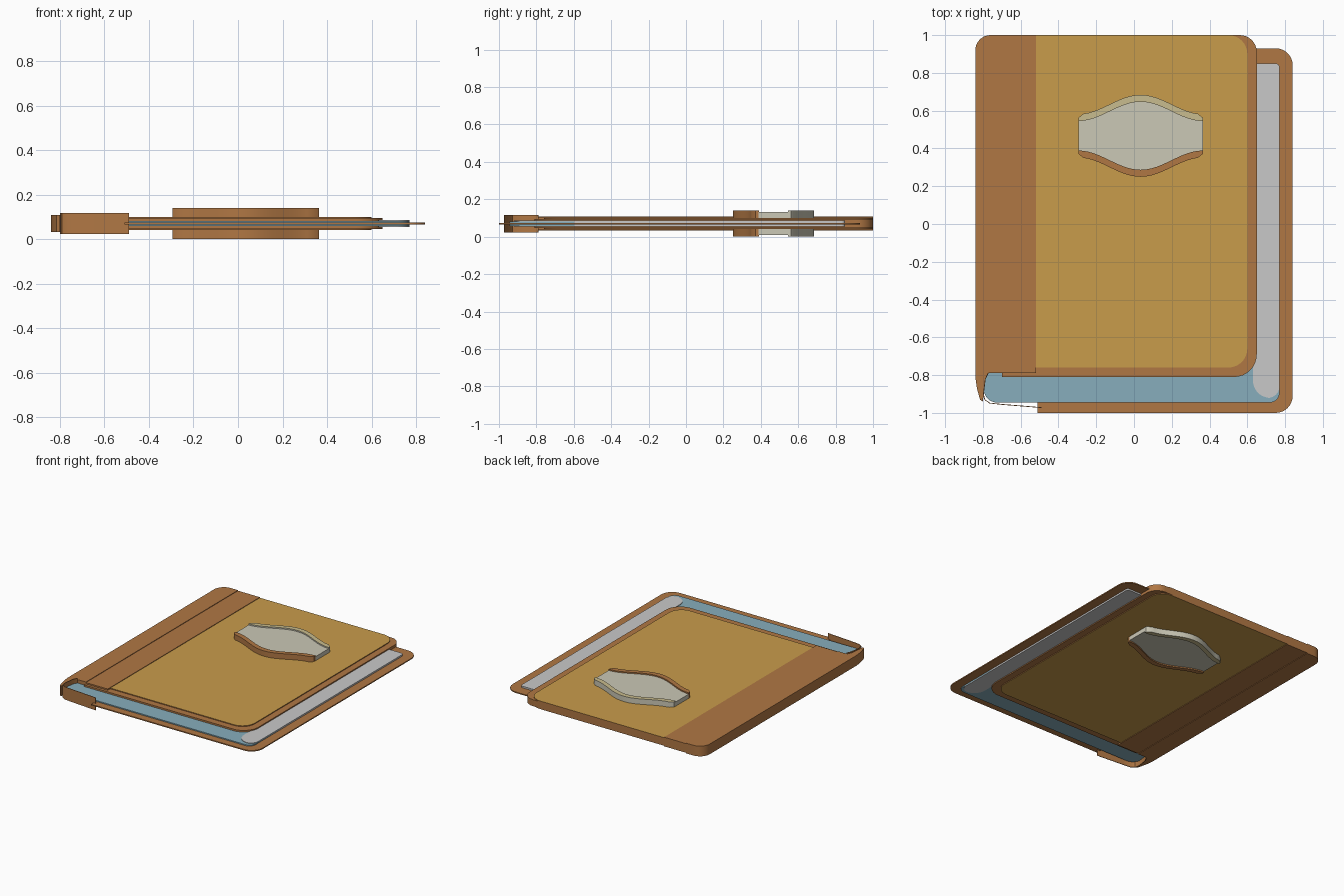
import bpy, bmesh, math
from mathutils import Vector

MID = 0.07  # every layer is symmetric about this height

cube = bpy.data.objects.get("Cube")
if cube:
    bpy.data.objects.remove(cube, do_unlink=True)


def material(name, hex_code):
    def lin(c):
        return c / 12.92 if c <= 0.04045 else ((c + 0.055) / 1.055) ** 2.4
    rgb = [lin(int(hex_code[i:i + 2], 16) / 255) for i in (0, 2, 4)]
    m = bpy.data.materials.new(name)
    m.use_nodes = True
    m.diffuse_color = (*rgb, 1)
    bsdf = m.node_tree.nodes["Principled BSDF"]
    bsdf.inputs["Base Color"].default_value = (*rgb, 1)
    bsdf.inputs["Roughness"].default_value = 0.8
    return m


BROWN = material("brown leather", "B07744")
GOLD = material("gold panel", "C99C4B")
BLUE = material("blue page edge", "87AEBC")
GREY = material("grey page edge", "C9C9C9")
CREAM = material("cream badge", "CBC8B6")
TAN = material("tan rim", "C9BC8E")


def rounded(corners, steps=8):
    """Outline from (x, y, radius) corners, each rounded with a small curve."""
    pts = []
    for i, (x, y, r) in enumerate(corners):
        p = Vector((x, y))
        if r == 0:
            pts.append(p)
            continue
        a = Vector(corners[i - 1][:2])
        b = Vector(corners[(i + 1) % len(corners)][:2])
        start = p + (a - p).normalized() * r
        end = p + (b - p).normalized() * r
        for k in range(steps + 1):
            t = k / steps * math.pi / 2
            pts.append(p + (start - p) * (1 - math.sin(t)) + (end - p) * (1 - math.cos(t)))
    return pts


def rect(x0, x1, y0, y1, r=(0, 0, 0, 0)):
    """Rounded rectangle, radii from front left anticlockwise."""
    return rounded([(x0, y0, r[0]), (x1, y0, r[1]), (x1, y1, r[2]), (x0, y1, r[3])])


def slab(name, outline, half, side, face=None):
    """Extrude an outline evenly above and below the middle height."""
    bm = bmesh.new()
    base = bm.faces.new([bm.verts.new((p[0], p[1], MID - half)) for p in outline])
    ext = bmesh.ops.extrude_face_region(bm, geom=[base])
    top = [v for v in ext["geom"] if isinstance(v, bmesh.types.BMVert)]
    bmesh.ops.translate(bm, verts=top, vec=(0, 0, 2 * half))
    bmesh.ops.recalc_face_normals(bm, faces=bm.faces[:])
    for f in bm.faces:
        f.material_index = 1 if face and abs(f.normal.z) > 0.5 else 0
    me = bpy.data.meshes.new(name)
    bm.to_mesh(me)
    bm.free()
    me.materials.append(side)
    if face:
        me.materials.append(face)
    ob = bpy.data.objects.new(name, me)
    bpy.context.collection.objects.link(ob)
    bpy.ops.object.select_all(action='DESELECT')
    ob.select_set(True)
    bpy.context.view_layer.objects.active = ob
    bpy.ops.object.shade_smooth_by_angle(angle=math.radians(30))
    return ob


# Thin middle sheet and the page block
slab("middle_sheet", rect(-0.51, 0.84, -1.0, 0.93, (0, .09, .09, 0)), 0.004, BROWN)
slab("front_pages", rect(-0.795, 0.77, -0.945, -0.6, (.07, .05, 0, 0)), 0.012, BLUE)
slab("side_pages", rect(0.63, 0.77, -0.92, 0.85, (.09, .06, .02, .02)), 0.016, GREY)

# Cover boards with the raised gold panel
slab("cover_boards", rect(-0.70, 0.65, -0.81, 1.0, (0, .12, .09, 0)), 0.024, BROWN)
slab("gold_panel", rect(-0.52, 0.60, -0.76, 1.0, (0, .1, .1, 0)), 0.030, BROWN, GOLD)

# Spine with its tapered front tip, and the band beside it
slab("spine", rounded([(-0.80, -0.94, 0), (-0.787, -0.82, 0), (-0.77, -0.79, 0),
                       (-0.70, -0.79, 0), (-0.70, 1.0, 0), (-0.84, 1.0, .08),
                       (-0.84, -0.84, .05), (-0.815, -0.93, 0)]), 0.038, BROWN)
slab("spine_band", rect(-0.70, -0.52, -0.79, 1.0), 0.034, BROWN)

# Curled thin flap around the front of the spine
path = [Vector(p) for p in ((-0.772, -0.79), (-0.787, -0.82), (-0.797, -0.90),
                            (-0.79, -0.93), (-0.765, -0.948), (-0.70, -0.955),
                            (-0.49, -0.972))]
inner, outer = [], []
for i, p in enumerate(path):
    d = (path[min(i + 1, len(path) - 1)] - path[max(i - 1, 0)]).normalized()
    n = Vector((-d.y, d.x)) * 0.002
    inner.append(p + n)
    outer.append(p - n)
slab("spine_flap", inner + outer[::-1], 0.047, BROWN)

# Badge: wavy plate between two raised rims
CX, CY, HALF_W = 0.035, 0.467, 0.33


def wave(inset, sign, count=24):
    pts = []
    for k in range(count + 1):
        u = 2 * k / count - 1
        h = 0.115 + 0.102 * math.cos(u * math.pi / 2) ** 2 - inset
        if abs(u) == 1 and inset == 0:
            h -= 0.02  # softened end corner
        pts.append((CX + HALF_W * u, CY + sign * h))
    return pts


slab("badge_plate", wave(0.036, -1) + wave(0.036, 1)[::-1], 0.061, CREAM)
slab("badge_front_rim", wave(0, -1) + wave(0.037, -1)[::-1], 0.07, BROWN)
slab("badge_back_rim", wave(0, 1) + wave(0.037, 1)[::-1], 0.07, CREAM, TAN)
